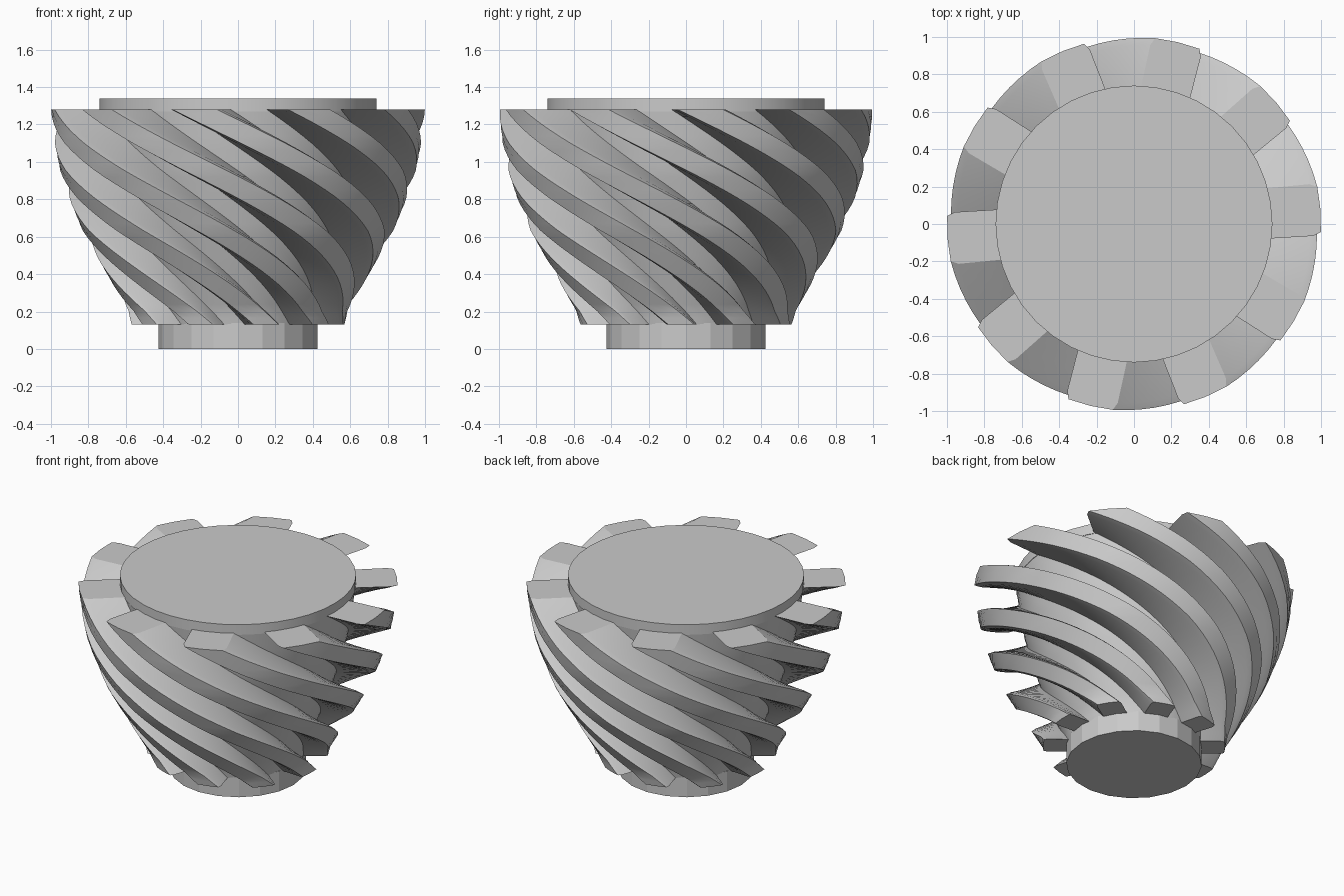
import bpy, bmesh, math

cube = bpy.data.objects.get("Cube")
if cube:
    bpy.data.objects.remove(cube, do_unlink=True)

TEETH = 10
Z0, Z1 = 0.13, 1.28
LEVELS = 32
TWIST = math.radians(137)
PHASE = math.radians(4.5)

# (height, root radius, tip radius)
PROFILE = [(0.13, 0.42, 0.57), (0.2, 0.435, 0.585), (0.47, 0.54, 0.74),
           (0.63, 0.60, 0.83), (0.8, 0.65, 0.90), (0.95, 0.69, 0.95),
           (1.1, 0.715, 0.98), (1.28, 0.738, 1.0)]
# One tooth and the gap after it: (degrees, share of tooth height)
TOOTH = [(-10.5, 0), (-8.3, 0.85), (-7, 1), (0, 1), (7, 1), (8.3, 0.85),
         (10.5, 0), (15.5, 0), (20.5, 0)]

steel = bpy.data.materials.new("steel grey")
steel.use_nodes = True
colour = (0.59, 0.59, 0.59, 1)
steel.diffuse_color = colour
steel.node_tree.nodes["Principled BSDF"].inputs["Base Color"].default_value = colour


def radii(z):
    for (za, ra, ta), (zb, rb, tb) in zip(PROFILE, PROFILE[1:]):
        if z <= zb:
            f = (z - za) / (zb - za)
            return ra + (rb - ra) * f, ta + (tb - ta) * f
    return PROFILE[-1][1:]


def finish(bm, name):
    bmesh.ops.recalc_face_normals(bm, faces=bm.faces)
    mesh = bpy.data.meshes.new(name)
    bm.to_mesh(mesh)
    bm.free()
    mesh.materials.append(steel)
    obj = bpy.data.objects.new(name, mesh)
    bpy.context.collection.objects.link(obj)
    return obj


def smooth(obj):
    bpy.ops.object.select_all(action='DESELECT')
    obj.select_set(True)
    bpy.context.view_layer.objects.active = obj
    bpy.ops.object.shade_smooth_by_angle(angle=math.radians(28))


def disc(name, radius, low, high, sides):
    bm = bmesh.new()
    bmesh.ops.create_cone(bm, cap_ends=True, segments=sides, radius1=radius,
                          radius2=radius, depth=high - low)
    bmesh.ops.translate(bm, verts=bm.verts, vec=(0, 0, (low + high) / 2))
    return finish(bm, name)


# Spiral toothed body, lofted from the top ring down with an even twist
bm = bmesh.new()
rings = []
for i in range(LEVELS + 1):
    f = i / LEVELS
    z = Z1 + (Z0 - Z1) * f
    root, tip = radii(z)
    ring = []
    for t in range(TEETH):
        for deg, share in TOOTH:
            a = PHASE + TWIST * f + t * math.tau / TEETH + math.radians(deg)
            r = root + (tip - root) * share
            ring.append(bm.verts.new((r * math.cos(a), r * math.sin(a), z)))
    rings.append(ring)
for upper, lower in zip(rings, rings[1:]):
    for k in range(len(upper)):
        n = (k + 1) % len(upper)
        bm.faces.new((upper[k], lower[k], lower[n], upper[n]))

# End faces: one flat face per tooth and a disc inside the roots
for ring in (rings[0], rings[-1]):
    size = len(TOOTH)
    inner = []
    for t in range(TEETH):
        part = ring[t * size:(t + 1) * size]
        bm.faces.new(part[:7])
        inner += [part[0]] + part[6:]
    bm.faces.new(inner)
smooth(finish(bm, "spiral_gear_body"))

# Faceted collar below and round rim above
disc("bottom_collar", 0.425, 0.0, 0.14, 20)
smooth(disc("top_rim", 0.74, 1.27, 1.34, 40))
